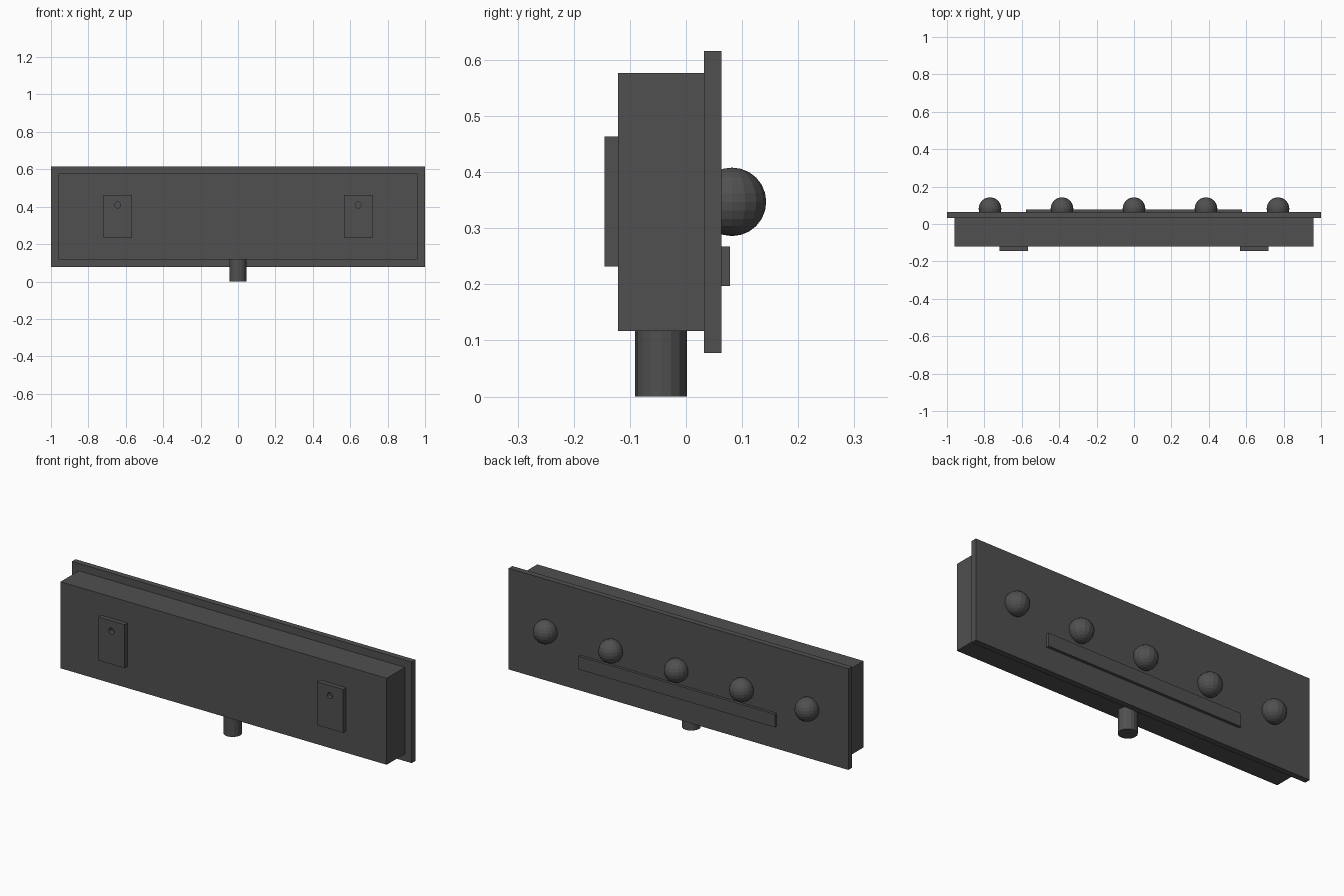
import bpy
from math import pi

if "Cube" in bpy.data.objects:
    bpy.data.objects.remove(bpy.data.objects["Cube"])

dark = bpy.data.materials.new("dark_grey")
dark.diffuse_color = (0.08, 0.08, 0.08, 1)
dark.use_nodes = True
dark.node_tree.nodes["Principled BSDF"].inputs["Base Color"].default_value = dark.diffuse_color


def finish(name):
    ob = bpy.context.object
    ob.name = name
    ob.data.materials.append(dark)
    return ob


def box(name, x, y, z):
    """Box from (min, max) ranges on each axis."""
    bpy.ops.mesh.primitive_cube_add(size=1, location=[sum(r) / 2 for r in (x, y, z)])
    ob = finish(name)
    ob.scale = [r[1] - r[0] for r in (x, y, z)]
    bpy.ops.object.transform_apply(location=False, rotation=False, scale=True)
    return ob


def cylinder(name, radius, depth, loc, rot=(0, 0, 0), sides=16):
    bpy.ops.mesh.primitive_cylinder_add(vertices=sides, radius=radius, depth=depth,
                                        location=loc, rotation=rot)
    return finish(name)


# Housing, face plate and raised strip
box("housing", (-0.96, 0.96), (-0.121, 0.032), (0.117, 0.577))
box("face_plate", (-1, 1), (0.032, 0.063), (0.078, 0.616))
box("strip", (-0.577, 0.577), (0.063, 0.078), (0.197, 0.267))

# Cable gland underneath
cylinder("cable_gland", 0.046, 0.117, (0, -0.0445, 0.0585))

# Row of domed knobs
for i in range(-2, 3):
    bpy.ops.mesh.primitive_uv_sphere_add(segments=16, ring_count=12, radius=0.061,
                                         location=(i * 0.385, 0.082, 0.347))
    finish(f"knob_{i + 3}")

# Mounting tabs with screw holes
for side, x in (("left", -0.643), ("right", 0.643)):
    tab = box(f"mounting_tab_{side}", (x - 0.077, x + 0.077), (-0.145, -0.121), (0.232, 0.463))
    hole = cylinder(f"hole_cutter_{side}", 0.016, 0.1, (x, -0.133, 0.409), (pi / 2, 0, 0))
    hole.hide_render = True
    hole.hide_set(True)
    cut = tab.modifiers.new("screw_hole", "BOOLEAN")
    cut.operation = "DIFFERENCE"
    cut.solver = "EXACT"
    cut.object = hole
